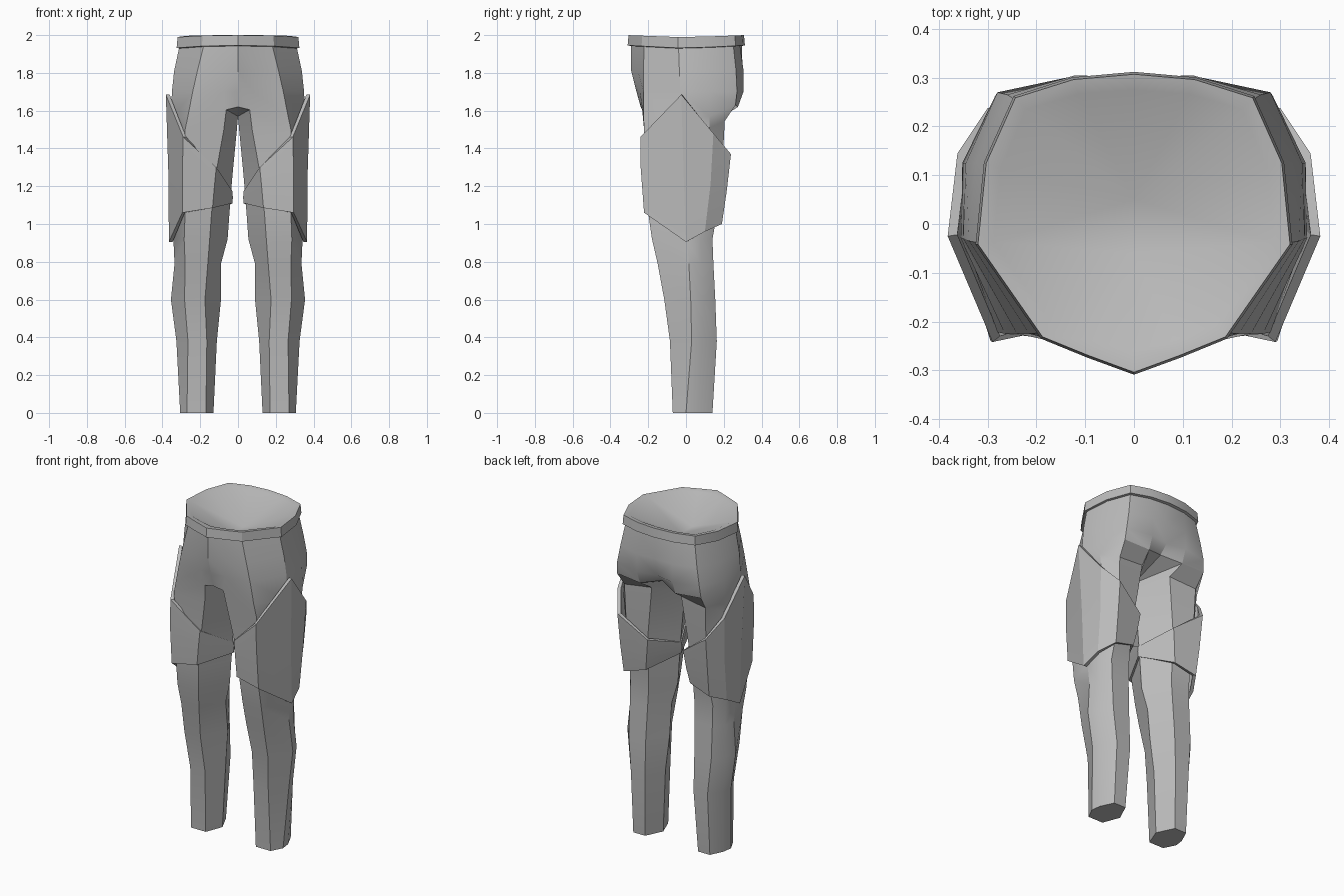
import bpy, math

if "Cube" in bpy.data.objects:
    bpy.data.objects.remove(bpy.data.objects["Cube"])

grey = bpy.data.materials.new("cloth grey")
grey.diffuse_color = (0.5, 0.5, 0.5, 1)
grey.use_nodes = True
grey.node_tree.nodes["Principled BSDF"].inputs["Base Color"].default_value = grey.diffuse_color


def make(name, verts, faces, angle=28):
    """Build the right half, mirror it, then shade."""
    me = bpy.data.meshes.new(name)
    me.from_pydata(verts, [], faces)
    me.materials.append(grey)
    ob = bpy.data.objects.new(name, me)
    bpy.context.collection.objects.link(ob)
    bpy.context.view_layer.objects.active = ob
    ob.select_set(True)
    ob.modifiers.new("mirror", "MIRROR")
    bpy.ops.object.modifier_apply(modifier="mirror")
    bpy.ops.object.shade_smooth_by_angle(angle=math.radians(angle))
    ob.select_set(False)
    return ob


def strip(rings, closed):
    """Join rings of equal length, listed from top to bottom."""
    n = len(rings[0])
    verts = [v for r in rings for v in r]
    faces = []
    for k in range(len(rings) - 1):
        for i in range(n if closed else n - 1):
            j = (i + 1) % n
            faces.append((k * n + i, (k + 1) * n + i, (k + 1) * n + j, k * n + j))
    return verts, faces


def ring(z, *pts):
    return [(x, y, z) for x, y in pts]


# Half hip rings run from front centre round the side to back centre
waist = ring(1.95, (0, -.292), (.09, -.258), (.18, -.222), (.308, -.04),
             (.292, .12), (.235, .25), (.12, .285), (0, .295))
hips = [
    waist,
    ring(1.81, (0, -.29), (.1, -.255), (.215, -.225), (.338, -.035),
         (.325, .125), (.26, .265), (.12, .305), (0, .30)),
    ring(1.70, (0, -.262), (.08, -.245), (.24, -.225), (.35, -.03),
         (.345, .125), (.28, .27), (.12, .304), (0, .28)),
    [(0, -.24, 1.62), (.062, -.232, 1.605), (.265, -.225, 1.57), (.355, -.03, 1.55),
     (.352, .125, 1.57), (.285, .262, 1.63), (.12, .275, 1.62), (0, .23, 1.65)],
]
verts, faces = strip(hips, False)

# Legs continue from the last hip ring, closed through the crotch point
# order: inner, front inner, front outer, side, side back, back outer, back inner
crotch = len(verts)
verts.append((0, 0, 1.57))
last = crotch - 8
prev = [crotch] + [last + i for i in range(1, 7)]
faces += [(crotch, last + 1, last), (crotch, last + 7, last + 6)]
legs = [
    [(.006, 0, 1.50), (.075, -.215, 1.50), (.28, -.222, 1.50), (.352, -.02, 1.50),
     (.345, .125, 1.51), (.275, .205, 1.545), (.10, .19, 1.565)],
    ring(1.25, (.03, 0), (.12, -.19), (.278, -.215), (.335, -.01),
         (.325, .11), (.27, .19), (.14, .17)),
    ring(1.06, (.045, 0), (.14, -.185), (.28, -.20), (.335, 0),
         (.32, .09), (.27, .165), (.15, .15)),
    ring(.92, (.055, 0), (.15, -.17), (.285, -.18), (.342, .005),
         (.325, .08), (.28, .14), (.155, .14)),
    ring(.79, (.09, .01), (.16, -.15), (.28, -.15), (.336, .015),
         (.32, .08), (.28, .145), (.16, .145)),
    ring(.60, (.09, .03), (.175, -.115), (.283, -.115), (.355, .025),
         (.335, .09), (.28, .155), (.165, .155)),
    ring(.38, (.112, .04), (.165, -.085), (.265, -.085), (.326, .03),
         (.31, .09), (.26, .163), (.165, .163)),
    ring(0, (.13, .035), (.17, -.07), (.27, -.07), (.306, 0),
         (.298, .06), (.26, .14), (.18, .14)),
]
for r in legs:
    base = len(verts)
    verts += r
    cur = list(range(base, base + 7))
    for i in range(7):
        j = (i + 1) % 7
        faces.append((prev[i], cur[i], cur[j], prev[j]))
    prev = cur
faces.append(tuple(reversed(prev)))
make("trousers", verts, faces)


# Waistband: raised band with a sloped rim, closed inside by a shallow bowl
def band(grow, z, lift=.012):
    out = []
    for x, y, _ in waist:
        d = math.hypot(x, y)
        out.append((x * (1 + grow / d), y * (1 + grow / d), z + lift * abs(y) / .3))
    return out


lip = band(-.02, 1.983)
lip[0] = (0, -.262, lip[0][2])
verts, faces = strip([lip, band(.012, 1.988), band(.017, 1.93, .016), band(-.004, 1.926, .016)], False)
a = len(verts)
verts += [(0, -.06, 1.87), (0, .05, 1.87)]
faces += [(i, i + 1, a) for i in range(3)] + [(3, a + 1, a)]
faces += [(i, i + 1, a + 1) for i in range(3, 7)]
make("waistband", verts, faces, 30)

# Thigh guards: pointed wraps, same order of corners as the legs
guard = [
    [(.03, 0, 1.175), (.115, -.205, 1.30), (.29, -.242, 1.46), (.382, -.025, 1.685),
     (.362, .145, 1.48), (.30, .238, 1.37), (.12, .2, 1.24)],
    [(.027, 0, 1.14), (.125, -.206, 1.20), (.294, -.24, 1.30), (.368, -.012, 1.25),
     (.353, .13, 1.21), (.296, .215, 1.17), (.135, .19, 1.13)],
    [(.03, 0, 1.11), (.135, -.205, 1.085), (.295, -.222, 1.06), (.366, 0, .905),
     (.347, .1, .96), (.29, .19, 1.0), (.15, .175, 1.04)],
]
ob = make("thigh_guard", *strip(guard, True), 18)
s = ob.modifiers.new("thickness", "SOLIDIFY")
s.thickness = .02
s.offset = -1
bpy.context.view_layer.objects.active = ob
ob.select_set(True)
bpy.ops.object.modifier_apply(modifier="thickness")
bpy.ops.object.shade_smooth_by_angle(angle=math.radians(22))
